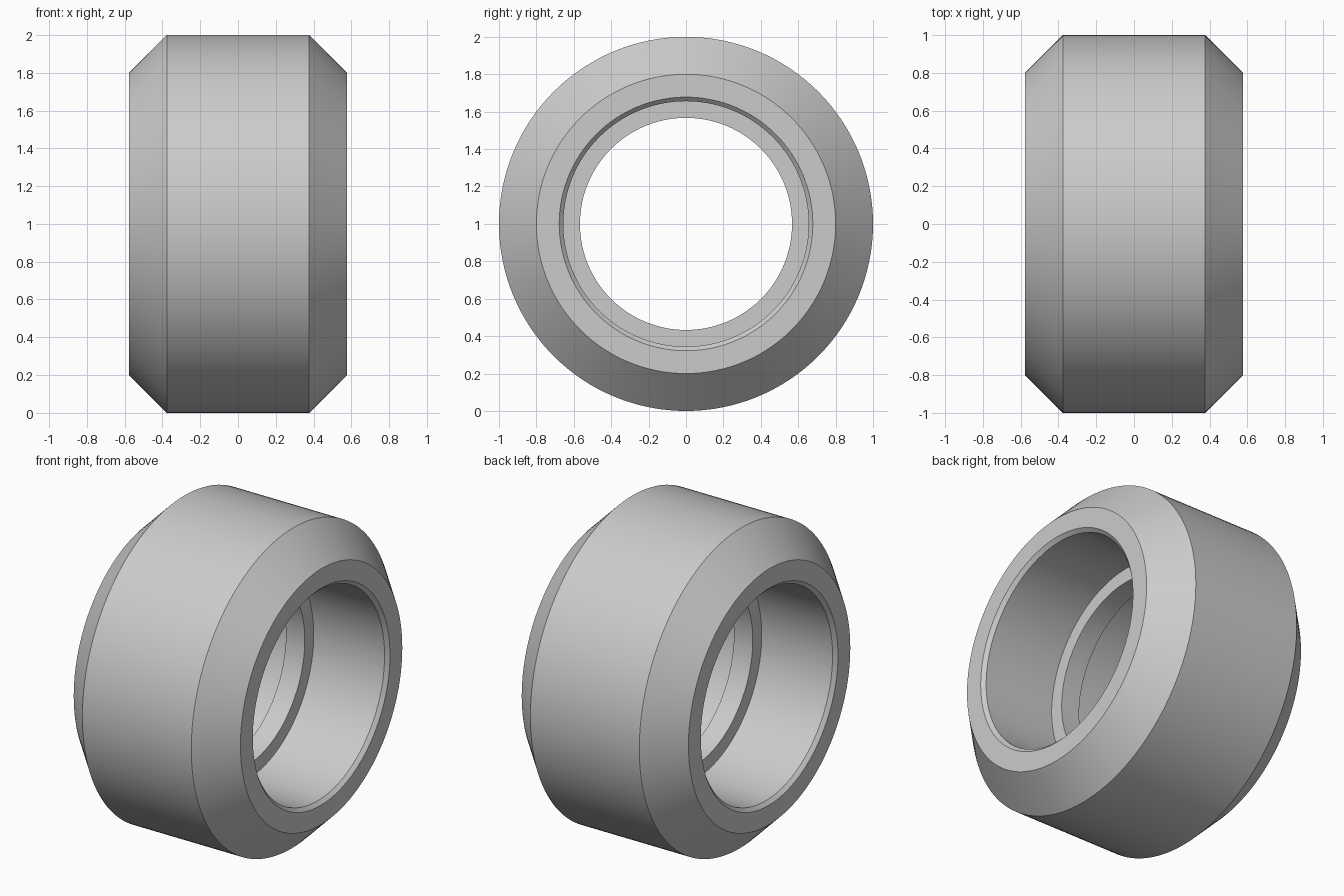
import bpy
import bmesh
from math import tau, radians
from mathutils import Vector

SEGMENTS = 128

if "Cube" in bpy.data.objects:
    bpy.data.objects.remove(bpy.data.objects["Cube"])

# Plain grey material
grey = bpy.data.materials.new("grey")
grey.use_nodes = True
colour = (0.6, 0.6, 0.6, 1)
grey.diffuse_color = colour
grey.node_tree.nodes["Principled BSDF"].inputs["Base Color"].default_value = colour

# Half section (x, radius): centre lip, bore, bore chamfer, face, outer chamfer, tread
half = [(0.065, 0.567), (0.065, 0.656), (0.555, 0.656), (0.577, 0.678),
        (0.577, 0.8), (0.377, 1.0)]
section = half + [(-x, r) for x, r in reversed(half)]

# Revolve the closed section around the x axis
bm = bmesh.new()
verts = [bm.verts.new((x, 0, r)) for x, r in section]
edges = [bm.edges.new((v, verts[i - 1])) for i, v in enumerate(verts)]
bmesh.ops.spin(bm, geom=verts + edges, cent=Vector(), axis=(1, 0, 0),
               angle=tau, steps=SEGMENTS, use_merge=True)
bmesh.ops.remove_doubles(bm, verts=bm.verts, dist=0.0001)
bmesh.ops.recalc_face_normals(bm, faces=bm.faces)

mesh = bpy.data.meshes.new("wheel_ring")
bm.to_mesh(mesh)
bm.free()
mesh.materials.append(grey)
ring = bpy.data.objects.new("wheel_ring", mesh)
ring.location.z = 1
bpy.context.collection.objects.link(ring)

# Smooth round surfaces, crisp section corners
bpy.ops.object.select_all(action="DESELECT")
ring.select_set(True)
bpy.context.view_layer.objects.active = ring
bpy.ops.object.shade_smooth_by_angle(angle=radians(30))
